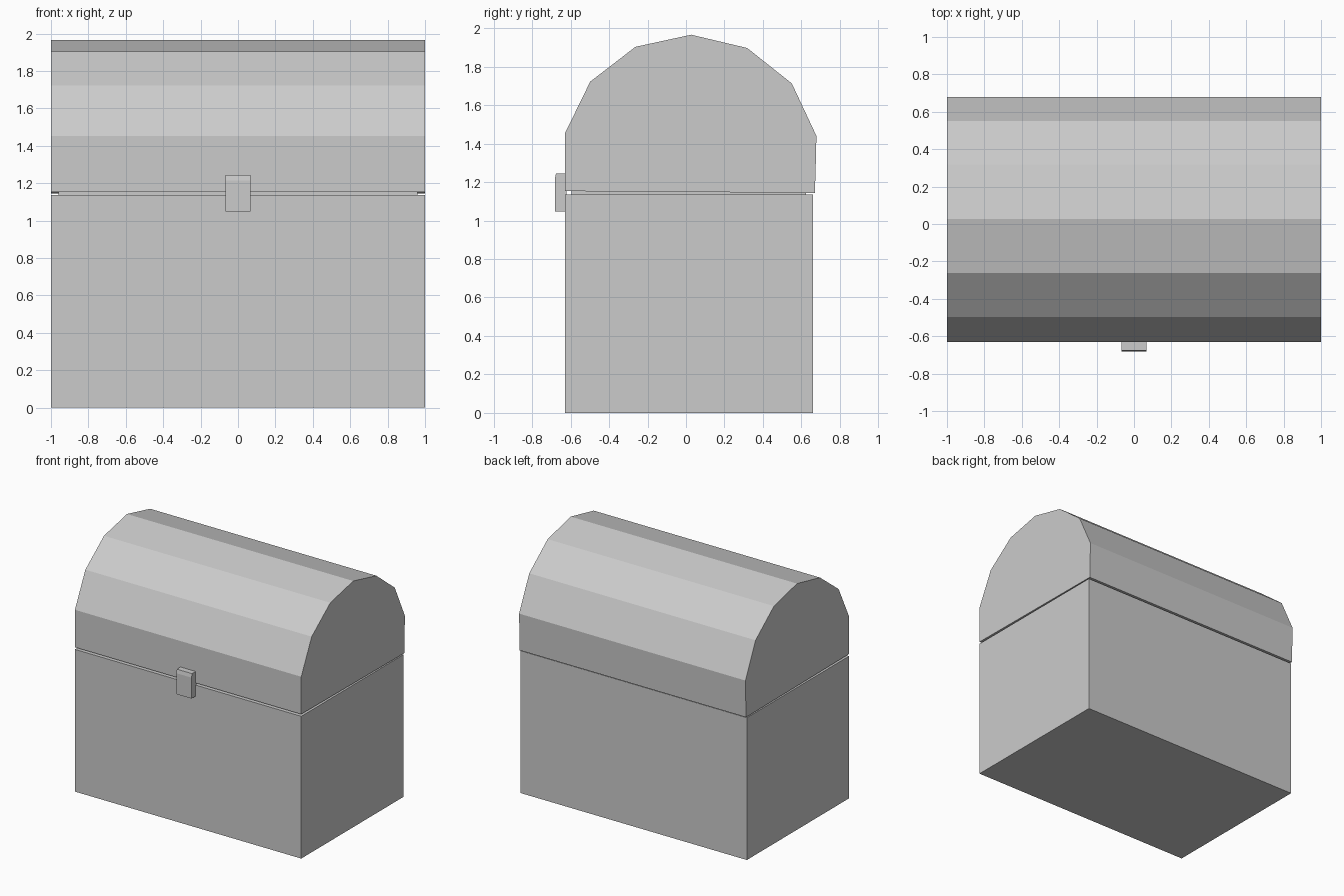
import bpy

if "Cube" in bpy.data.objects:
    bpy.data.objects.remove(bpy.data.objects["Cube"])


def extrude_x(name, profile, x0, x1):
    """Extrude a (y, z) outline along x into a closed flat-shaded solid."""
    n = len(profile)
    verts = [(x, y, z) for x in (x0, x1) for y, z in profile]
    faces = [list(range(n))[::-1], list(range(n, 2 * n))]
    faces += [(i, (i + 1) % n, n + (i + 1) % n, n + i) for i in range(n)]
    mesh = bpy.data.meshes.new(name)
    mesh.from_pydata(verts, [], [f[::-1] for f in faces])
    ob = bpy.data.objects.new(name, mesh)
    bpy.context.collection.objects.link(ob)
    # consistent outward normals
    import bmesh
    bm = bmesh.new()
    bm.from_mesh(mesh)
    bmesh.ops.recalc_face_normals(bm, faces=bm.faces)
    bm.to_mesh(mesh)
    bm.free()
    return ob


# Box body
extrude_x("chest_base", [(-0.63, 0), (0.66, 0), (0.66, 1.136), (-0.63, 1.136)], -1, 1)

# Inset lip filling the thin seam between body and lid
extrude_x("inner_lip", [(-0.595, 1.13), (0.625, 1.13), (0.625, 1.15), (-0.595, 1.16)],
          -0.96, 0.96)

# Faceted barrel lid, tipped slightly open at the front
extrude_x("barrel_lid", [
    (-0.63, 1.153), (0.67, 1.144), (0.674, 1.27), (0.678, 1.44), (0.55, 1.713), (0.318, 1.897),
    (0.027, 1.966), (-0.263, 1.903), (-0.498, 1.722), (-0.63, 1.452)], -1, 1)

# Front latch
extrude_x("latch", [
    (-0.682, 1.048), (-0.62, 1.048), (-0.62, 1.245), (-0.676, 1.245), (-0.682, 1.215)],
    -0.067, 0.067)
